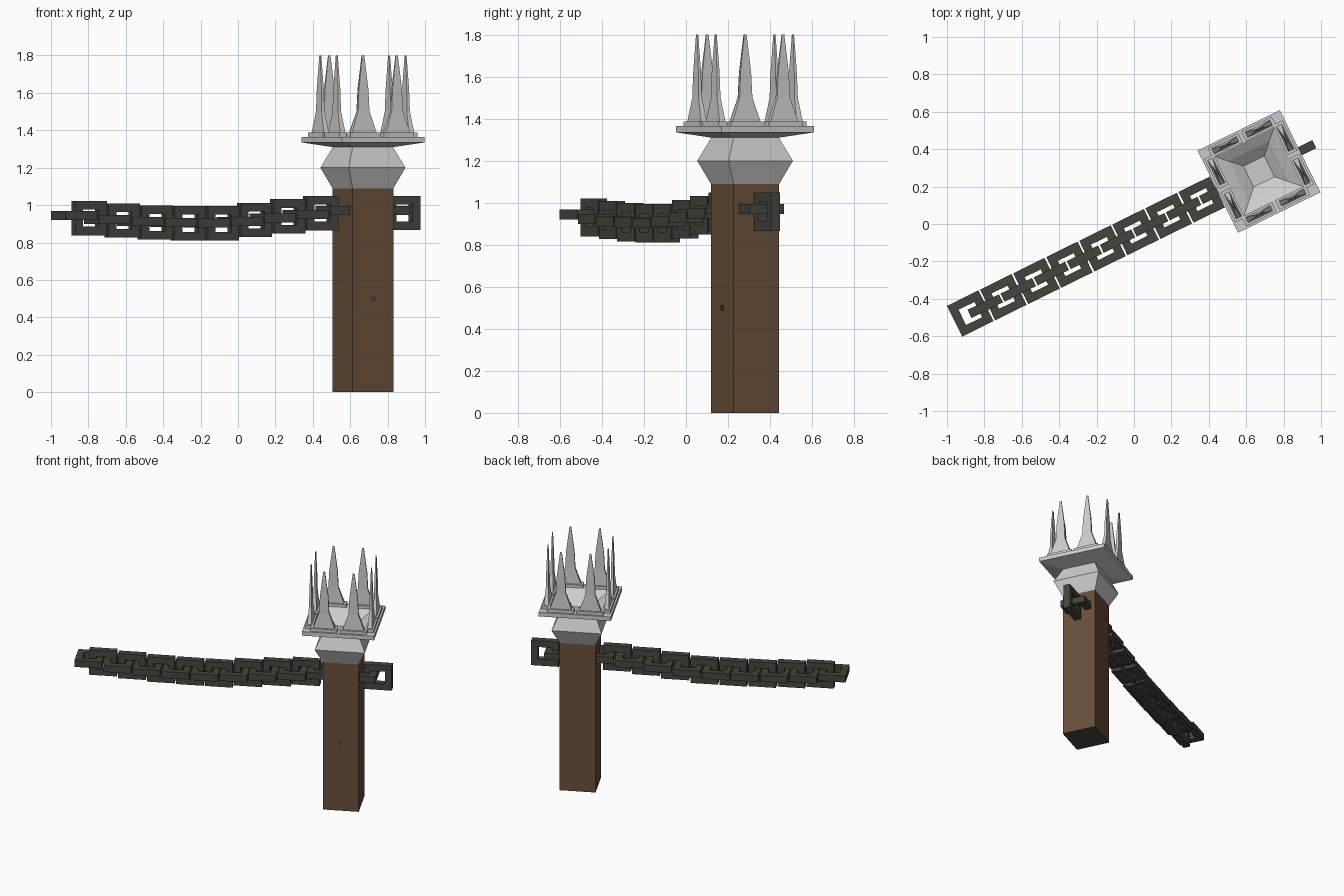
import bpy, bmesh, math
from mathutils import Matrix

if "Cube" in bpy.data.objects:
    bpy.data.objects.remove(bpy.data.objects["Cube"])

ANGLE = math.radians(26.2)
# local frame: u runs along the chain, v across it, origin on the post axis
BASE = Matrix.Translation((0.668, 0.281, 0)) @ Matrix.Rotation(ANGLE, 4, 'Z')


def material(name, rgb):
    m = bpy.data.materials.new(name)
    m.diffuse_color = (*rgb, 1)
    m.use_nodes = True
    m.node_tree.nodes["Principled BSDF"].inputs["Base Color"].default_value = m.diffuse_color
    return m


WOOD = material("brown wood", (0.14, 0.077, 0.041))
METAL = material("pale metal", (0.60, 0.60, 0.60))
IRON = material("dark iron", (0.058, 0.058, 0.048))


def make_object(name, bm, mats, matrix):
    bmesh.ops.recalc_face_normals(bm, faces=bm.faces)
    me = bpy.data.meshes.new(name)
    bm.to_mesh(me)
    bm.free()
    for m in mats:
        me.materials.append(m)
    ob = bpy.data.objects.new(name, me)
    ob.matrix_world = matrix
    bpy.context.collection.objects.link(ob)
    return ob


def loft(name, sections, mats, matrix=BASE):
    """Stack rectangles (half width, half depth, z), capped at both ends."""
    bm = bmesh.new()
    rings = [[bm.verts.new((sx * w, sy * d, z))
              for sx, sy in ((-1, -1), (1, -1), (1, 1), (-1, 1))]
             for w, d, z in sections]
    for a, b in zip(rings, rings[1:]):
        for i in range(4):
            j = (i + 1) % 4
            bm.faces.new((a[i], a[j], b[j], b[i]))
    bm.faces.new(rings[0][::-1])
    bm.faces.new(rings[-1])
    return make_object(name, bm, mats, matrix)


# Post with dark underside
P = 0.1215
post = loft("post", [(P, P, 0), (P, P, 1.09)], [WOOD, IRON])
for f in post.data.polygons:
    if f.normal.z < -0.5:
        f.material_index = 1

# Small nail on the front of the post
loft("nail", [(0.013, 0.004, 0.487), (0.013, 0.004, 0.513)], [IRON],
     BASE @ Matrix.Translation((0, -P, 0)))

# Collar, flared plate and hollow bowl of the head
head_profile = [(0.1215, 1.09), (0.17, 1.20), (0.12, 1.31), (0.245, 1.335),
                (0.245, 1.365), (0.175, 1.365), (0.12, 1.33), (0.062, 1.28)]
loft("head", [(h, h, z) for h, z in head_profile], [METAL])

# Two spikes with foot plates on each side of the head
for side in range(4):
    turn = BASE @ Matrix.Rotation(side * math.pi / 2, 4, 'Z')
    for a in (-0.1, 0.1):
        place = turn @ Matrix.Translation((a, -0.205, 0))
        loft("spike_foot", [(0.09, 0.028, 1.36), (0.09, 0.028, 1.387)],
             [METAL], place)
        loft("spike", [(0.076, 0.016, 1.38), (0.034, 0.009, 1.50),
                       (0.028, 0.007, 1.62), (0.006, 0.003, 1.80)],
             [METAL], place)


# Rectangular chain link: square bar swept round a frame
def link(name, u, z, upright):
    hl, hw, bar, t = 0.0935, 0.0915, 0.046, 0.024
    bm = bmesh.new()
    rings = []
    for sx, sy in ((-1, -1), (1, -1), (1, 1), (-1, 1)):
        rings.append([bm.verts.new((sx * (hl - k), sy * (hw - k), h))
                      for k, h in ((0, -t), (0, t), (bar, t), (bar, -t))])
    for i in range(4):
        a, b = rings[i], rings[(i + 1) % 4]
        for k in range(4):
            m = (k + 1) % 4
            bm.faces.new((a[k], b[k], b[m], a[m]))
    mat = BASE @ Matrix.Translation((u, 0, z))
    if upright:
        mat = mat @ Matrix.Rotation(math.pi / 2, 4, 'X')
    make_object(name, bm, [IRON], mat)


# Chain sagging gently from the post to its free end
flat_z = [0.945, 0.922, 0.912, 0.906, 0.904, 0.912, 0.93, 0.95, 0.97]
upright_z = [0.93, 0.918, 0.907, 0.903, 0.903, 0.921, 0.94, 0.957]
for k, z in enumerate(flat_z):
    link("flat_chain_link", -1.72 + 0.197 * k, z, False)
for k, z in enumerate(upright_z):
    link("upright_chain_link", -1.631 + 0.197 * k, z, True)

# Short chain end behind the post
link("flat_end_link", 0.138, 0.97, False)
link("upright_end_link", 0.237, 0.958, True)
